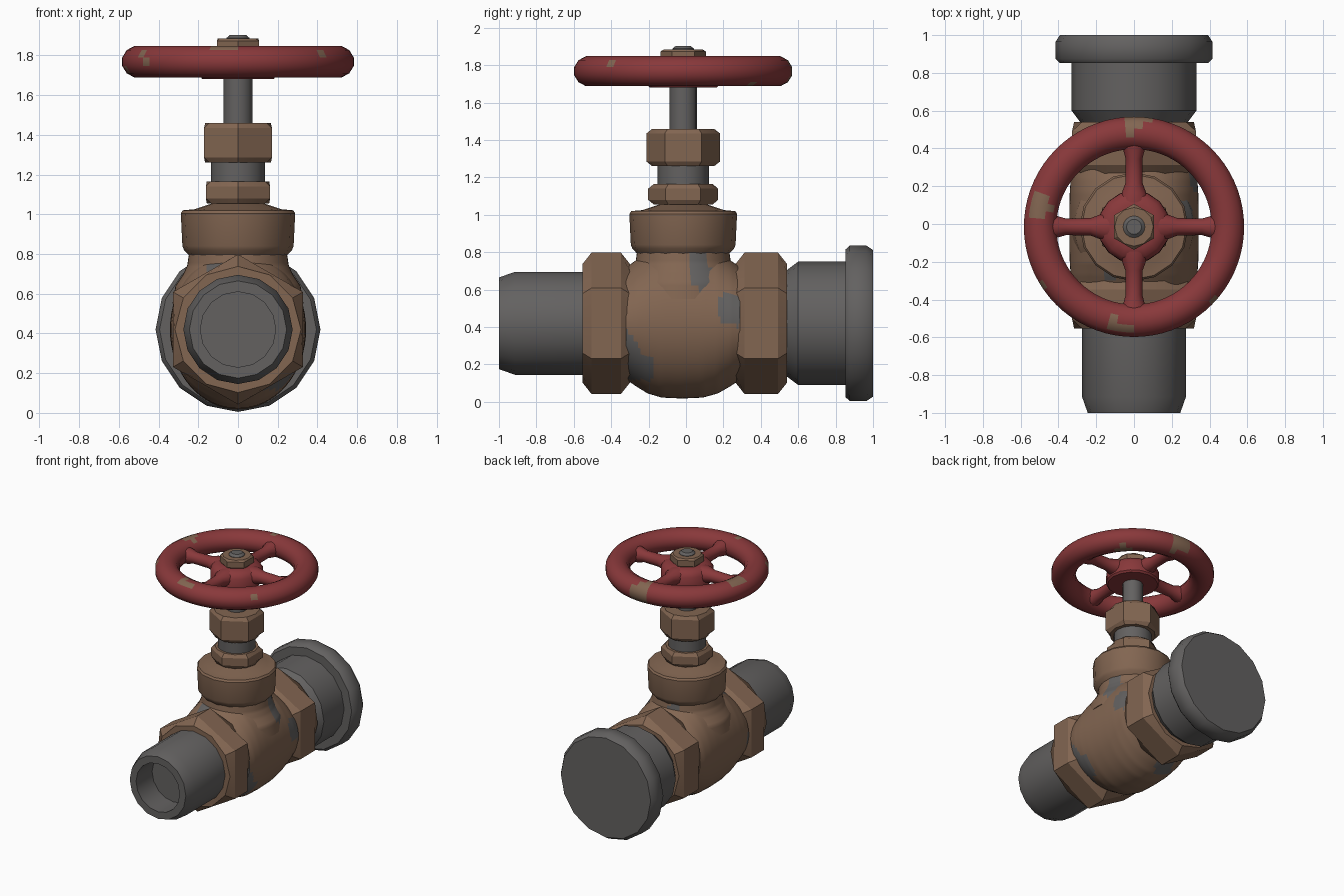
import bpy, bmesh, math
from mathutils import Vector, noise

if "Cube" in bpy.data.objects:
    bpy.data.objects.remove(bpy.data.objects["Cube"])

ZC, YC = 0.42, -0.015          # pipe axis height, stem axis y


def material(name, rgb):
    m = bpy.data.materials.new(name)
    m.diffuse_color = (*rgb, 1)
    m.use_nodes = True
    m.node_tree.nodes["Principled BSDF"].inputs["Base Color"].default_value = m.diffuse_color
    return m


BROWN = material("aged bronze", (0.225, 0.132, 0.083))
GREY = material("dark steel", (0.125, 0.12, 0.118))
RED = material("red paint", (0.25, 0.040, 0.043))


def finish(name, bm, mats, angle=35, wear=None):
    bmesh.ops.recalc_face_normals(bm, faces=bm.faces[:])
    me = bpy.data.meshes.new(name)
    if wear:                    # second colour where the wear rule holds
        for f in bm.faces:
            f.material_index = 1 if wear(f.calc_center_median()) else 0
    bm.to_mesh(me)
    bm.free()
    for m in mats:
        me.materials.append(m)
    ob = bpy.data.objects.new(name, me)
    bpy.context.collection.objects.link(ob)
    bpy.context.view_layer.objects.active = ob
    ob.select_set(True)
    bpy.ops.object.shade_smooth_by_angle(angle=math.radians(angle))
    ob.select_set(False)
    return ob


def loft(bm, rings, closed=False):
    """Skin a list of point rings; cap both ends unless closed."""
    vs = [[bm.verts.new(p) for p in ring] for ring in rings]
    n = len(vs[0])
    pairs = list(zip(vs, vs[1:])) + ([(vs[-1], vs[0])] if closed else [])
    for a, b in pairs:
        for i in range(n):
            bm.faces.new((a[i], a[(i + 1) % n], b[(i + 1) % n], b[i]))
    if not closed:
        bm.faces.new(vs[0])
        bm.faces.new(vs[-1])


def place(axis, u, v, h):
    return Vector((u, h, ZC + v)) if axis == 'Y' else Vector((u, YC + v, h))


def lathe(name, axis, profile, mats, segs=16, angle=35, wear=None, closed=False):
    """Profile of (radius, height) or (half x, half other, height)."""
    rings = []
    for p in profile:
        rx, rv, h = p[0], p[-2], p[-1]
        rings.append([place(axis, rx * math.sin(2 * math.pi * i / segs),
                            rv * math.cos(2 * math.pi * i / segs), h) for i in range(segs)])
    bm = bmesh.new()
    loft(bm, rings, closed)
    return finish(name, bm, mats, angle, wear)


def hex_nut(name, axis, R, h0, h1, chamfer, both=True):
    """Hexagon with conically cut corners."""
    ap = R * math.cos(math.pi / 6)
    steps = [(1, h0), (0, h0 + chamfer), (0, h1 - chamfer), (1, h1)]
    rings = []
    for cut, h in steps:
        ring = []
        for i in range(12):
            a = i * math.pi / 6
            r = R if i % 2 == 0 else ap
            if cut:
                r = min(r, ap * 0.97)
            ring.append(place(axis, r * math.sin(a), r * math.cos(a), h))
        rings.append(ring)
    bm = bmesh.new()
    loft(bm, rings)
    return finish(name, bm, [BROWN], 12)


def smooth_profile(pts, sub=5):
    """Refine a profile by linear steps so wear patches get finer faces."""
    out = []
    for a, b in zip(pts, pts[1:]):
        out += [tuple(x + (y - x) * k / sub for x, y in zip(a, b)) for k in range(sub)]
    return out + [pts[-1]]


def body_wear(c):
    n = noise.noise(c * 4.5 + Vector((3.1, 0.4, 7.7)))
    return abs(c.y) > 0.17 and n > 0.42 - 1.2 * (abs(c.y) - 0.17)


def neck_wear(c):
    return c.z < 0.8 and noise.noise(c * 5 + Vector((1.3, 5.2, 0.6))) > 0.3


def wheel_wear(c):
    return noise.noise(c * 5.5 + Vector((9.2, 2.5, 4.1))) > 0.46


# horizontal run: inlet pipe with bore, valve body, outlet pipe with flange
lathe("inlet_pipe", 'Y', [(0.19, -0.8), (0.19, -1), (0.245, -1), (0.275, -0.915),
                          (0.275, -0.50)], [GREY])
hex_nut("inlet_nut", 'Y', 0.378, -0.553, -0.30, 0.048)
lathe("valve_body", 'Y', smooth_profile([
    (0.325, 0.30, -0.32), (0.335, 0.335, -0.27), (0.34, 0.375, -0.205), (0.342, 0.397, -0.13),
    (0.343, 0.402, -0.02), (0.342, 0.397, 0.09), (0.34, 0.375, 0.17), (0.335, 0.335, 0.24),
    (0.325, 0.30, 0.29)]), [BROWN, GREY], 64, 40, body_wear)
hex_nut("outlet_nut", 'Y', 0.378, 0.265, 0.54, 0.048)
lathe("outlet_pipe", 'Y', [(0.285, 0.50), (0.285, 0.54), (0.33, 0.60), (0.33, 0.87)], [GREY])
lathe("outlet_flange", 'Y', [(0.33, 0.853), (0.395, 0.853), (0.415, 0.875), (0.415, 0.965),
                             (0.392, 1.0)], [GREY], 16, 45)

# neck and bonnet
lathe("neck", 'Z', smooth_profile([(0.33, 0.55), (0.315, 0.64), (0.275, 0.70), (0.255, 0.745),
                                   (0.247, 0.80)]), [BROWN, GREY], 48, 40, neck_wear)
lathe("bonnet", 'Z', [(0.24, 0.785), (0.272, 0.82), (0.28, 0.84), (0.288, 1.005), (0.278, 1.02),
                      (0.22, 1.025), (0.12, 1.058)], [BROWN], 16, 28)

# stem stack
hex_nut("packing_nut", 'Z', 0.187, 1.055, 1.165, 0.025)
lathe("packing_sleeve", 'Z', [(0.137, 1.15), (0.137, 1.27)], [GREY])
hex_nut("gland_nut", 'Z', 0.197, 1.26, 1.46, 0.025)
lathe("stem", 'Z', [(0.073, 1.44), (0.073, 1.84), (0.058, 1.85), (0.058, 1.888),
                    (0.04, 1.903)], [GREY])
hex_nut("wheel_nut", 'Z', 0.122, 1.815, 1.885, 0.012)

# hand wheel: rim, hub and four flared spokes
rim = []
for k in range(12):
    a = 2 * math.pi * (k + 0.5) / 12
    rim.append((0.497 + 0.089 * math.cos(a), 1.768 + 0.083 * math.sin(a)))
lathe("wheel_rim", 'Z', rim, [RED, BROWN], 72, 50, wheel_wear, closed=True)
lathe("wheel_hub", 'Z', [(0.18, 1.682), (0.192, 1.695), (0.19, 1.775), (0.165, 1.81),
                         (0.12, 1.822)], [RED], 16, 40)
bm = bmesh.new()
for s in range(4):
    c, d = round(math.cos(s * math.pi / 2)), round(math.sin(s * math.pi / 2))
    rings = []
    for dist, r in ((0.13, 0.085), (0.18, 0.065), (0.23, 0.046), (0.36, 0.044),
                    (0.41, 0.058), (0.46, 0.08)):
        ring = []
        for i in range(12):
            a = 2 * math.pi * i / 12
            side, up = r * math.cos(a), min(r, 0.06) * math.sin(a)
            ring.append((c * dist - d * side, YC + d * dist + c * side, 1.762 + up))
        rings.append(ring)
    loft(bm, rings)
finish("wheel_spokes", bm, [RED], 45)
